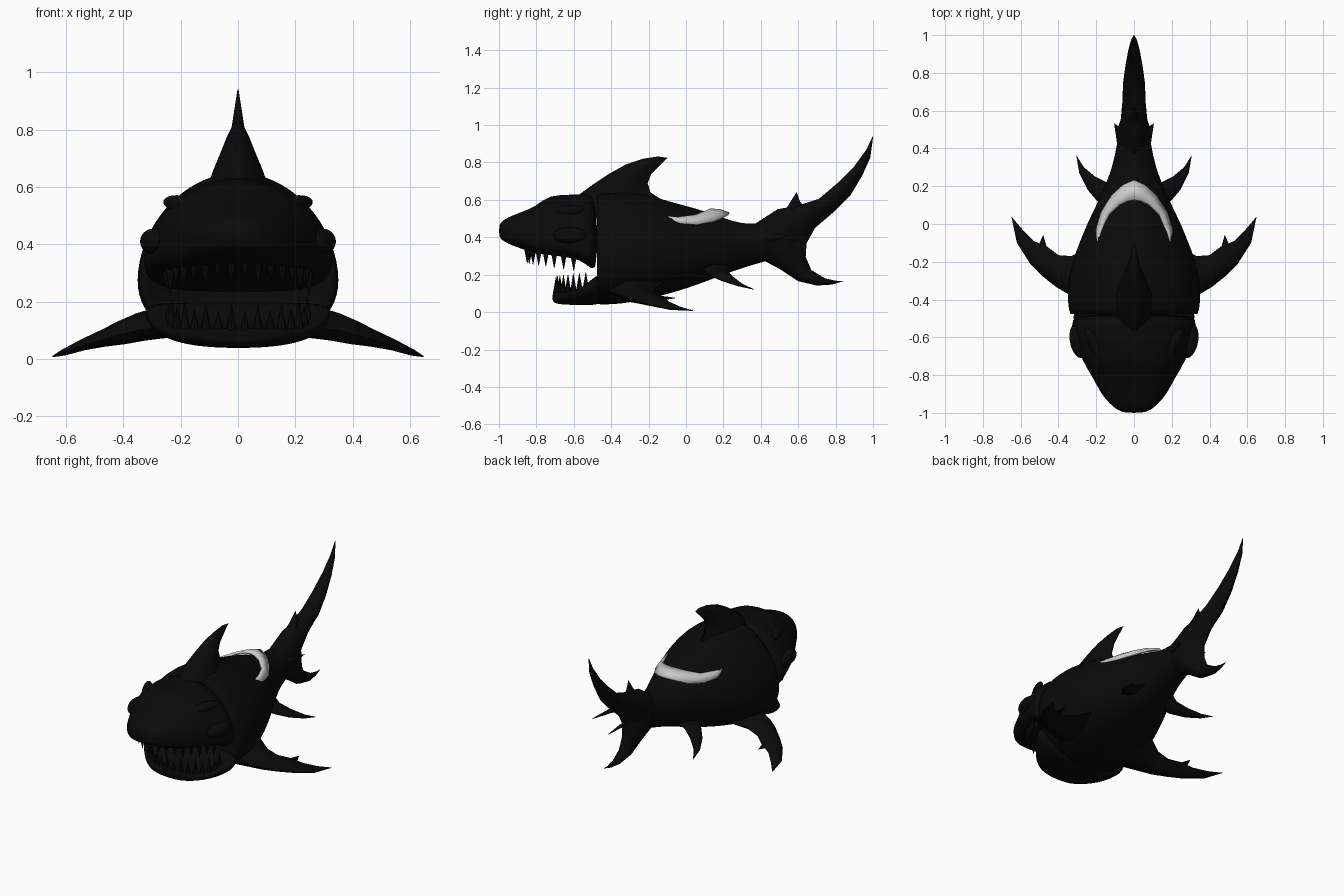
import bpy, bmesh, math
from mathutils import Vector as V

if "Cube" in bpy.data.objects:
    bpy.data.objects.remove(bpy.data.objects["Cube"])


def material(name, value):
    m = bpy.data.materials.new(name)
    m.diffuse_color = (value, value, value, 1)
    m.use_nodes = True
    m.node_tree.nodes["Principled BSDF"].inputs["Base Color"].default_value = m.diffuse_color
    return m


BLACK = material("black skin", 0.003)
GREY = material("light grey", 0.6)


def finish(name, bm, mat=BLACK, angle=40, subsurf=0):
    bmesh.ops.recalc_face_normals(bm, faces=bm.faces)
    me = bpy.data.meshes.new(name)
    bm.to_mesh(me)
    bm.free()
    ob = bpy.data.objects.new(name, me)
    bpy.context.collection.objects.link(ob)
    me.materials.append(mat)
    bpy.ops.object.select_all(action='DESELECT')
    ob.select_set(True)
    bpy.context.view_layer.objects.active = ob
    bpy.ops.object.shade_smooth_by_angle(angle=math.radians(angle))
    if subsurf:
        ob.modifiers.new("smooth", 'SUBSURF').levels = subsurf
    return ob


def skin(bm, rings):
    """Bridge rings of points and cap both ends."""
    loops = [[bm.verts.new(p) for p in r] for r in rings]
    n = len(loops[0])
    for a, b in zip(loops, loops[1:]):
        for i in range(n):
            j = (i + 1) % n
            bm.faces.new((a[i], a[j], b[j], b[i]))
    bm.faces.new(loops[0])
    bm.faces.new(loops[-1])


def loft(name, sections, e_top=2.0, e_bot=2.2, n=32):
    """Sections along y: (y, half width, widest z, top z, bottom z)."""
    rings = []
    for y, w, zm, zt, zb in sections:
        ring = []
        for i in range(n):
            a = math.tau * (i + 0.5) / n
            c, s = math.cos(a), math.sin(a)
            e = 2 / (e_top if s > 0 else e_bot)
            h = zt - zm if s > 0 else zm - zb
            ring.append((w * math.copysign(abs(c) ** e, c), y,
                         zm + h * math.copysign(abs(s) ** e, s)))
        rings.append(ring)
    bm = bmesh.new()
    skin(bm, rings)
    return finish(name, bm, subsurf=1)


def fin(name, rows, normal, tip, sides=(1,)):
    """Lens-shaped fin from rows of (leading point, trailing point, half thickness)."""
    bm = bmesh.new()
    prof = [(0, 0), (.08, .5), (.25, .9), (.45, 1), (.7, .65), (1, 0.04)]
    for sx in sides:
        nv = V(normal).normalized()
        rings = []
        for a, b, t in rows + [(tip, tip, .002)]:
            a, b = V(a), V(b)
            if (b - a).length < .001:
                b = a + V((0, .003, 0))
            pts = [a.lerp(b, u) + nv * t * h for u, h in prof]
            pts += [a.lerp(b, u) - nv * t * h for u, h in prof[:0:-1]]
            rings.append([(p.x * sx, p.y, p.z) for p in pts])
        skin(bm, rings)
    return finish(name, bm, angle=50)


def yz(rows):
    """Rows given as (y, z, y, z, thickness) in the middle plane."""
    return [((0, a, b), (0, c, d), t) for a, b, c, d, t in rows]


# Trunk, with a hollow throat at the front
loft("body", [
    (-.36, .12, .24, .30, .18), (-.42, .24, .25, .42, .12),
    (-.49, .335, .28, .64, .04), (-.47, .345, .28, .648, .04),
    (-.35, .36, .27, .66, .04), (-.2, .33, .28, .63, .07), (-.1, .29, .30, .595, .095),
    (0, .25, .32, .57, .125), (.1, .20, .34, .54, .16), (.2, .155, .355, .505, .20),
    (.3, .115, .365, .47, .235), (.4, .095, .375, .475, .265),
    (.5, .075, .39, .48, .29), (.6, .04, .42, .48, .36)], 1.9, 2.2)

# Head and jaws
loft("upper_jaw", [
    (-1.0, .05, .44, .465, .405), (-.985, .09, .44, .487, .385),
    (-.95, .13, .43, .508, .365), (-.9, .175, .42, .528, .345),
    (-.8, .225, .40, .565, .312), (-.735, .27, .39, .63, .305),
    (-.6, .32, .37, .628, .29), (-.54, .33, .35, .635, .265),
    (-.47, .335, .32, .645, .19)], 1.9, 3.5)
loft("lower_jaw", [
    (-.715, .09, .083, .10, .06), (-.7, .14, .085, .107, .046),
    (-.66, .20, .09, .107, .04), (-.6, .255, .10, .112, .038),
    (-.55, .295, .125, .135, .038), (-.5, .325, .16, .18, .038),
    (-.44, .335, .19, .22, .04)], 3.5, 2.3)


def ellipsoids(name, centre, size, tilt):
    bm = bmesh.new()
    for sx in (-1, 1):
        r = bmesh.ops.create_uvsphere(bm, u_segments=20, v_segments=12, radius=1)
        for v in r["verts"]:
            x, y, z = v.co.x * size[0], v.co.y * size[1], v.co.z * size[2]
            v.co = V((sx * (centre[0] + x + tilt[0] * y), centre[1] + y,
                      centre[2] + z + tilt[1] * y))
    finish(name, bm)


ellipsoids("cheek_bumps", (.295, -.62, .41), (.045, .09, .045), (.15, 0))
ellipsoids("brows", (.2, -.65, .54), (.035, .1, .03), (.5, .1))


# Teeth set along a curved gum line
def teeth(name, wide, y0, depth, z_front, z_side, length, count):
    bm = bmesh.new()
    for i in range(count):
        a = math.radians(-82 + 164 * i / (count - 1))
        c = abs(math.cos(a))
        ln = length * (1.15 if i % 2 else .85)
        z = z_side + (z_front - z_side) * c
        base = V((wide * math.sin(a), y0 - depth * c, z))
        r = bmesh.ops.create_cone(bm, cap_ends=True, segments=8, radius1=.018,
                                  radius2=.001, depth=abs(ln))
        for v in r["verts"]:
            v.co.z = (v.co.z + abs(ln) / 2) * math.copysign(1, ln)
            v.co += base
    finish(name, bm)


teeth("upper_teeth", .25, -.56, .29, .345, .30, -.075, 16)
teeth("lower_teeth", .245, -.51, .185, .095, .12, .085, 16)

# Dorsal fin
fin("dorsal_fin", yz([
    (-.68, .50, -.05, .50, .13), (-.59, .615, -.13, .60, .105), (-.50, .68, -.19, .64, .085),
    (-.41, .74, -.205, .69, .062), (-.32, .79, -.185, .74, .042), (-.23, .82, -.15, .775, .025),
    (-.15, .832, -.115, .81, .013)]), (1, 0, 0), (0, -.10, .825))

# Tail lobes and the small spikes around the tail root
fin("tail_upper_lobe", yz([
    (.35, .46, .6, .30, .09), (.49, .55, .64, .36, .07), (.60, .57, .69, .45, .062),
    (.71, .605, .79, .535, .058), (.81, .69, .88, .625, .045), (.90, .78, .945, .735, .03),
    (.965, .87, .985, .825, .016)]), (1, 0, 0), (0, .998, .94))
fin("tail_lower_lobe", yz([
    (.34, .30, .62, .45, .09), (.43, .268, .645, .37, .08), (.51, .225, .64, .295, .06),
    (.60, .165, .67, .225, .042), (.70, .142, .745, .18, .025),
    (.78, .147, .80, .168, .012)]), (1, 0, 0), (0, .84, .165))
fin("tail_spike", yz([(.45, .50, .64, .56, .04), (.54, .56, .61, .59, .025)]),
    (1, 0, 0), (0, .59, .64))
fin("tail_keels", [((.03, .30, .40), (.03, .50, .40), .04),
                   ((.08, .36, .40), (.085, .52, .40), .03)],
    (0, 0, 1), (.105, .53, .41), (-1, 1))

# Paired fins
fin("pectoral_fins", [
    ((.20, -.44, .12), (.20, -.10, .17), .06), ((.35, -.37, .10), (.33, -.17, .125), .05),
    ((.41, -.335, .085), (.40, -.165, .10), .042), ((.48, -.28, .065), (.46, -.12, .08), .03),
    ((.55, -.21, .045), (.53, -.09, .055), .02), ((.62, -.10, .02), (.59, -.03, .028), .012)],
    (.3, 0, 1), (.648, .035, .008), (-1, 1))
fin("pectoral_barbs", [((.44, -.2, .08), (.50, -.1, .07), .015)],
    (.3, 0, 1), (.48, -.06, .075), (-1, 1))
fin("pelvic_fins", [
    ((.08, .05, .26), (.06, .24, .28), .03), ((.185, .11, .21), (.145, .22, .225), .026),
    ((.245, .18, .175), (.205, .25, .19), .018), ((.29, .27, .145), (.265, .30, .152), .01)],
    (.4, 0, 1), (.305, .36, .122), (-1, 1))

# Pale crescent wrapped over the back
outer = [(.19, -.115, .497), (.197, -.03, .472), (.172, .06, .468),
         (.115, .15, .487), (.055, .205, .512), (0, .23, .525)]
inner = [(.187, -.115, .50), (.175, -.05, .502), (.135, .05, .515),
         (.08, .102, .535), (.035, .122, .543), (0, .127, .546)]


def both(pts):
    return pts + [(-x, y, z) for x, y, z in pts[-2::-1]]


bm = bmesh.new()
o = [bm.verts.new(p) for p in both(outer)]
m = [bm.verts.new((V(p) + V(q)) / 2 + V((0, 0, .008)))
     for p, q in zip(both(outer), both(inner))]
k = [bm.verts.new(p) for p in both(inner)]
for i in range(len(o) - 1):
    bm.faces.new((o[i], o[i + 1], m[i + 1], m[i]))
    bm.faces.new((m[i], m[i + 1], k[i + 1], k[i]))
crescent = finish("back_crescent", bm, GREY)
mod = crescent.modifiers.new("thickness", 'SOLIDIFY')
mod.thickness = .016
mod.offset = 0
